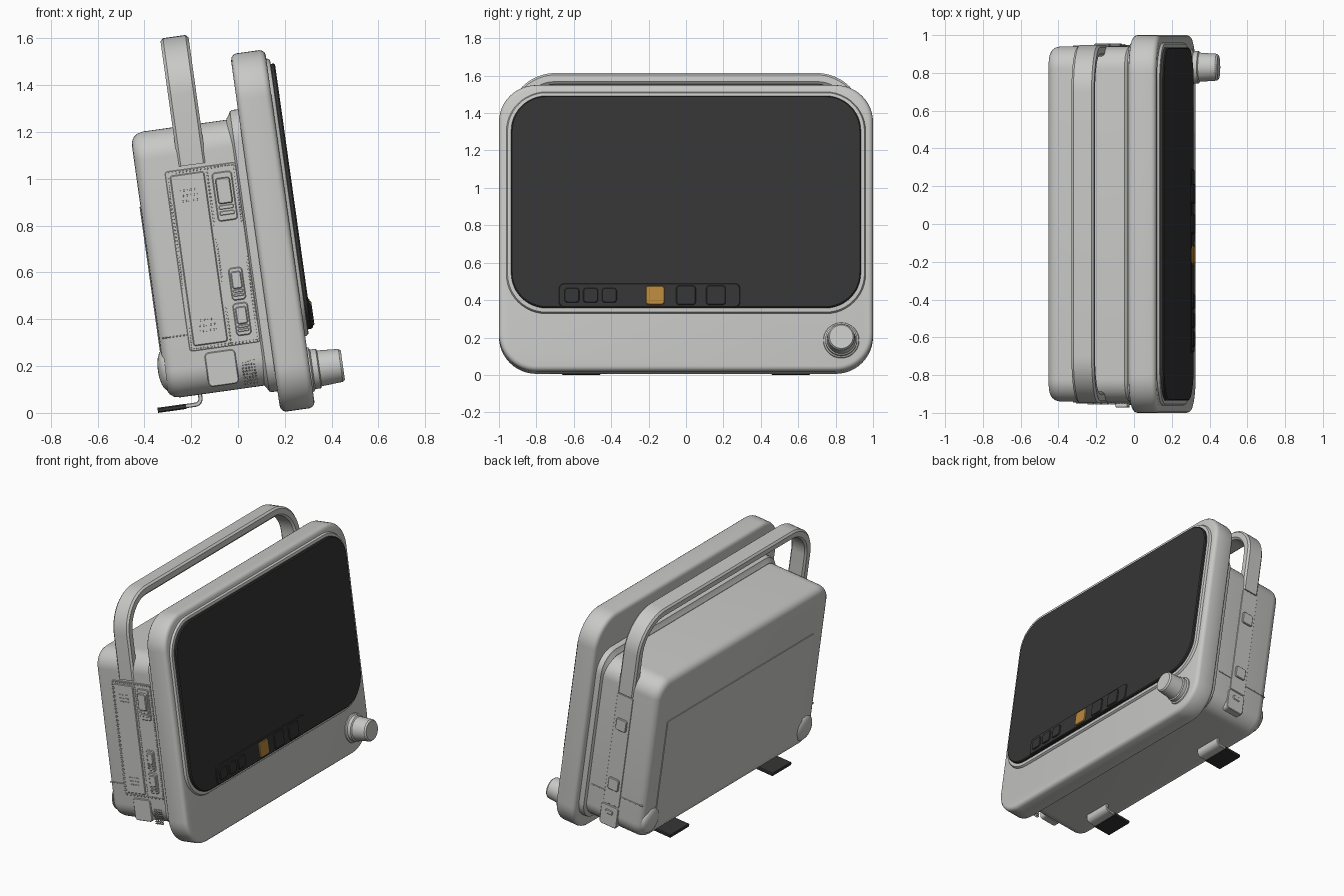
import bpy, bmesh, math

if "Cube" in bpy.data.objects:
    bpy.data.objects.remove(bpy.data.objects["Cube"])

TILT = math.radians(8)
C, S = math.cos(TILT), math.sin(TILT)


def material(name, rgb):
    m = bpy.data.materials.new(name)
    m.diffuse_color = (*rgb, 1)
    m.use_nodes = True
    m.node_tree.nodes["Principled BSDF"].inputs["Base Color"].default_value = m.diffuse_color
    return m


GREY = material("light_grey", (0.58, 0.58, 0.565))
BLACK = material("near_black", (0.035, 0.035, 0.035))
AMBER = material("amber", (0.48, 0.245, 0.045))


def world(u, y, v):
    """Leaning frame (u = forward, v = up the screen) to world."""
    return (u * C - v * S, y, u * S + v * C)


def skin(bm, rings, cap=True):
    rows = [[bm.verts.new(world(*p)) for p in ring] for ring in rings]
    n = len(rows[0])
    for r0, r1 in zip(rows, rows[1:]):
        for i in range(n):
            j = (i + 1) % n
            bm.faces.new((r0[i], r0[j], r1[j], r1[i]))
    if cap:
        bm.faces.new(rows[0])
        bm.faces.new(rows[-1])


def slab(bm, a0, a1, b0, b1, r, steps, axis="u", seg=8):
    """Rounded rectangle stacked through (depth, inset) steps."""
    rings = []
    for d, ins in steps:
        rr = max(r - ins, 0.001)
        ring = []
        for k, (ca, cb) in enumerate(((a1 - ins - rr, b1 - ins - rr), (a0 + ins + rr, b1 - ins - rr),
                                      (a0 + ins + rr, b0 + ins + rr), (a1 - ins - rr, b0 + ins + rr))):
            for i in range(seg + 1):
                t = math.pi / 2 * (k + i / seg)
                a, b = ca + rr * math.cos(t), cb + rr * math.sin(t)
                ring.append((d, a, b) if axis == "u" else (a, d, b))
        rings.append(ring)
    skin(bm, rings)


def sweep(bm, path, t, d0, d1, axis="u", ch=0.012):
    """Flat bar of thickness t and depth d0..d1 along a 2D path."""
    rings = []
    for i, (a, b) in enumerate(path):
        p, q = path[max(i - 1, 0)], path[min(i + 1, len(path) - 1)]
        l = math.hypot(q[0] - p[0], q[1] - p[1])
        na, nb = -(q[1] - p[1]) / l, (q[0] - p[0]) / l
        h = t / 2
        ring = []
        for d, o in ((d0 + ch, -h), (d1 - ch, -h), (d1, -h + ch), (d1, h - ch),
                     (d1 - ch, h), (d0 + ch, h), (d0, h - ch), (d0, -h + ch)):
            x, z = a + na * o, b + nb * o
            ring.append((d, x, z) if axis == "u" else (x, d, z))
        rings.append(ring)
    skin(bm, rings)


def part(name, mat, build):
    bm = bmesh.new()
    build(bm)
    bmesh.ops.recalc_face_normals(bm, faces=bm.faces)
    me = bpy.data.meshes.new(name)
    bm.to_mesh(me)
    bm.free()
    me.materials.append(mat)
    ob = bpy.data.objects.new(name, me)
    bpy.context.collection.objects.link(ob)
    bpy.ops.object.select_all(action="DESELECT")
    ob.select_set(True)
    bpy.context.view_layer.objects.active = ob
    bpy.ops.object.shade_smooth_by_angle(angle=math.radians(32))
    return ob


def plate(name, mat, a0, a1, b0, b1, r, base, top, axis="u", edge=0.004):
    """Single raised plate with a softened outer edge."""
    s = 1 if top > base else -1
    steps = ((base, 0), (top - s * edge, 0), (top, edge))
    return part(name, mat, lambda bm: slab(bm, a0, a1, b0, b1, r, steps, axis))


# Front panel, screen rim and screen
part("front_panel", GREY, lambda bm: slab(bm, -1, 1, -0.023, 1.522, 0.2, (
    (0.18, 0.03), (0.184, 0.014), (0.193, 0.004), (0.205, 0), (0.305, 0), (0.317, 0.004), (0.326, 0.012), (0.33, 0.025)),
    seg=12))
part("screen_rim", GREY, lambda bm: slab(bm, -0.962, 0.962, 0.283, 1.483, 0.215, (
    (0.32, 0), (0.335, 0.002), (0.344, 0.008), (0.346, 0.02)), seg=12))
part("screen", BLACK, lambda bm: slab(bm, -0.935, 0.935, 0.312, 1.457, 0.19, (
    (0.33, 0), (0.358, 0), (0.364, 0.006)), seg=12))

# Control strip and buttons along the screen's lower edge
plate("control_strip", BLACK, -0.68, 0.29, 0.314, 0.443, 0.03, 0.355, 0.369)
for i, (y, w) in enumerate(((-0.61, 0.08), (-0.51, 0.08), (-0.41, 0.08), (-0.165, 0.102), (0, 0.105), (0.16, 0.105))):
    plate(f"button_{i + 1}", AMBER if i == 3 else BLACK, y - w / 2, y + w / 2,
          0.378 - w / 2, 0.378 + w / 2, 0.018, 0.36, 0.376)


# Rotary knob
def knob(bm):
    prof = ((0.098, 0.325), (0.094, 0.336), (0.085, 0.342), (0.085, 0.366), (0.077, 0.371),
            (0.071, 0.462), (0.063, 0.472))
    skin(bm, [[(u, 0.83 + r * math.cos(t * math.pi / 20), 0.14 + r * math.sin(t * math.pi / 20))
               for t in range(40)] for r, u in prof])


part("knob", GREY, knob)

# Rear housing with its collar behind the panel
part("rear_housing", GREY, lambda bm: slab(bm, -0.94, 0.94, 0.1, 1.247, 0.12, (
    (-0.29, 0.055), (-0.287, 0.036), (-0.277, 0.018), (-0.26, 0.006), (-0.235, 0), (0.16, 0)), seg=10))
part("housing_collar", GREY, lambda bm: slab(bm, -0.96, 0.96, 0.068, 1.285, 0.14, (
    (0.125, 0.035), (0.138, 0.018), (0.145, 0.004), (0.155, 0), (0.19, 0)), seg=10))
plate("back_cover", GREY, -0.8, 0.8, 0.17, 0.93, 0.01, -0.28, -0.294, edge=0.002)


# Rounded bumpers low on the back
def bumpers(bm):
    for y in (-0.84, 0.84):
        skin(bm, [[(-0.28 - 0.034 * math.sin(f), y + 0.09 * math.cos(f) * math.cos(t * math.pi / 16),
                    0.225 + 0.09 * math.cos(f) * math.sin(t * math.pi / 16)) for t in range(32)]
                  for f in (0, 0.3, 0.6, 0.9, 1.2, 1.45)])


part("back_bumpers", GREY, bumpers)

# Carrying handle
R, Y, T, TOP = 0.22, 0.918, 0.06, 1.6
arch = [(Y, 1.077)]
arch += [(Y - R + R * math.cos(i * math.pi / 24), TOP - R + R * math.sin(i * math.pi / 24)) for i in range(13)]
arch += [(-y, v) for y, v in reversed(arch)]
part("handle", GREY, lambda bm: sweep(bm, arch, T, -0.107, 0.014))

# Lower seam and corner caps on both sides
for side, s in (("left", -1), ("right", 1)):
    plate(f"seam_{side}", GREY, -0.275, -0.17 if s < 0 else 0.12, 0.358, 0.363, 0.001,
          s * 0.93, s * 0.944, "y", 0.001)
    plate(f"lower_cap_{side}", GREY, -0.108, 0.024, 0.125, 0.273, 0.02, s * 0.9, s * 0.947, "y")

# Right side: band below the handle with two latches and a port
plate("side_band", GREY, -0.107, 0.014, 0.28, 1.07, 0.01, 0.92, 0.944, "y", 0.002)
for n, v in (("lower", 0.43), ("upper", 0.86)):
    plate(f"latch_{n}", GREY, -0.088, -0.008, v - 0.042, v + 0.042, 0.015, 0.93, 0.955, "y")
plate("side_port", GREY, -0.07, -0.015, 0.21, 0.24, 0.008, 0.93, 0.952, "y")

# Left side: connector bay, door and ribbed border
plate("bay_frame", GREY, -0.167, 0.138, 0.288, 1.063, 0.012, -0.93, -0.945, "y", 0.002)
plate("bay_door", GREY, -0.148, 0.0, 0.308, 1.043, 0.012, -0.93, -0.951, "y")


def ribs(bm):
    def dot(u, v):
        slab(bm, u - 0.004, u + 0.004, v - 0.004, v + 0.004, 0.001, ((-0.94, 0), (-0.949, 0.001)), "y", 1)
    for i in range(51):
        for u in (-0.158, 0.012, 0.13):
            dot(u, 0.3 + i * 0.015)
    for i in range(19):
        for v in (0.297, 1.054):
            dot(-0.148 + i * 0.015, v)


part("bay_ribs", GREY, ribs)


def vents(bm):
    for v in (0.39, 0.95):
        for k in (-1, 0, 1):
            for u in (-0.097, -0.057):
                slab(bm, u - 0.016, u + 0.016, v + k * 0.023 - 0.004, v + k * 0.023 + 0.004, 0.003,
                     ((-0.945, 0), (-0.955, 0.001)), "y", 2)


part("door_vents", GREY, vents)

# Connector sockets, each with a stepped plug cover
for i, (v, w, h, out) in enumerate(((0.925, 0.086, 0.21, 0.972), (0.547, 0.06, 0.14, 0.958), (0.395, 0.065, 0.14, 0.958))):
    u = 0.073
    plate(f"socket_{i + 1}", GREY, u - w / 2, u + w / 2, v - h / 2, v + h / 2, 0.015, -0.93, -0.951, "y")
    plate(f"socket_cover_{i + 1}", GREY, u - w * 0.36, u + w * 0.36, v - h * 0.15, v + h * 0.38, 0.01, -0.94, -out, "y")
    for k in (0.22, 0.34):
        plate(f"socket_ridge_{i + 1}", GREY, u - w * 0.36, u + w * 0.36, v - h * (k + 0.04), v - h * (k - 0.04),
              0.004, -0.94, -0.957, "y", 0.002)


# Speaker grille
def grille(bm):
    for i in range(5):
        for j in range(8):
            u, v = 0.048 + i * 0.0125, 0.118 + j * 0.0135
            slab(bm, u - 0.004, u + 0.004, v - 0.004, v + 0.004, 0.002, ((-0.93, 0), (-0.945, 0.001)), "y", 1)


part("speaker_grille", GREY, grille)

# Two feet: bent grey bracket with a black pad
bend = [(-0.23, 0.06), (-0.175, 0.06)]
bend += [(-0.175 + 0.025 * math.sin(t * math.pi / 12), 0.085 - 0.025 * math.cos(t * math.pi / 12)) for t in range(1, 7)]
bend += [(-0.15, 0.115)]
for side, y in (("left", -0.56), ("right", 0.56)):
    part(f"foot_bracket_{side}", GREY, lambda bm: sweep(bm, bend, 0.018, y - 0.1, y + 0.1, "y", 0.003))


    def pad(bm):
        # rounded plate lying flat: short bar swept along u
        sweep(bm, [(-0.338, 0.0585), (-0.215, 0.0585)], 0.022, y - 0.105, y + 0.105, "y", 0.005)
    part(f"foot_pad_{side}", BLACK, pad)
